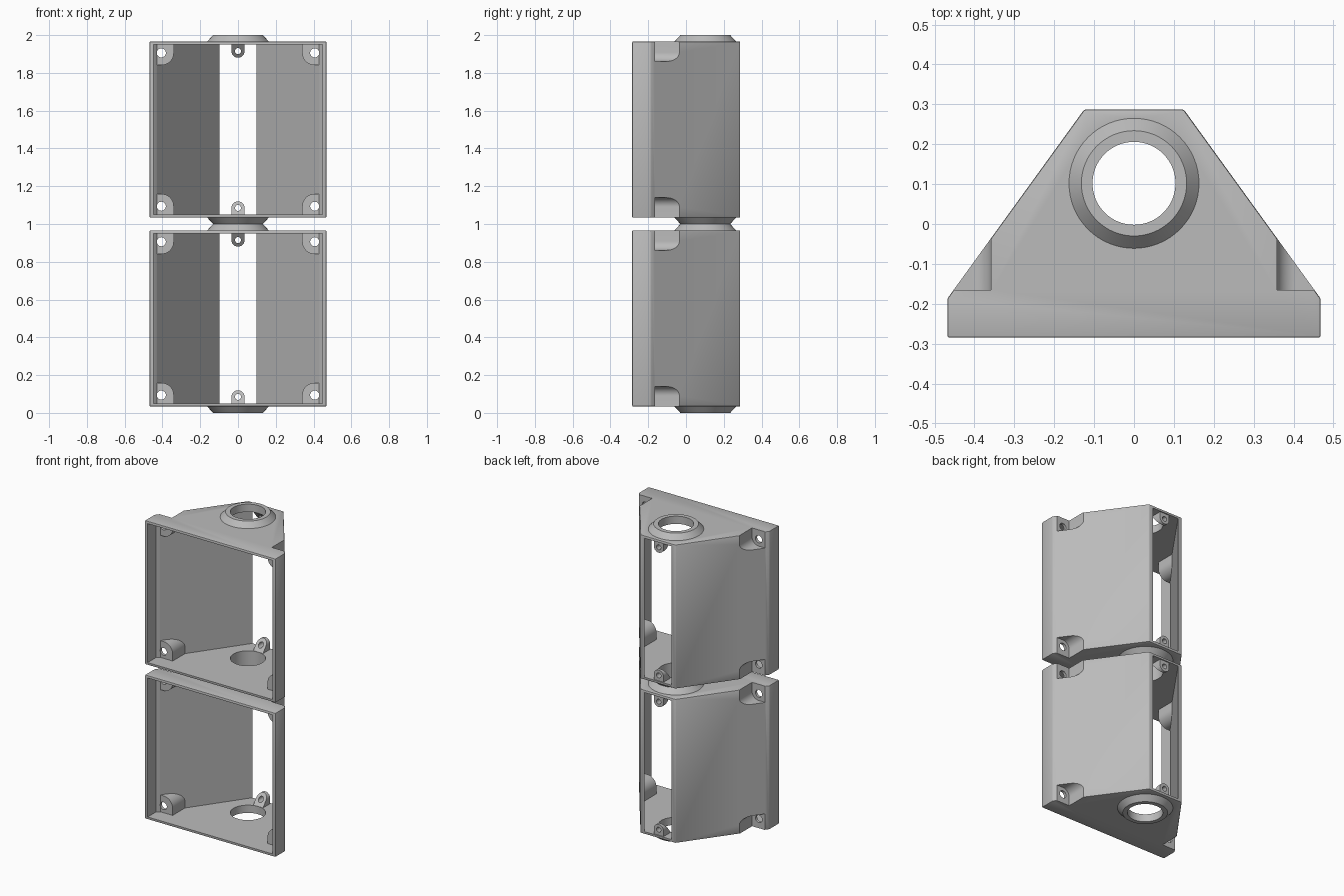
import bpy, bmesh, math
from mathutils import Matrix

cube = bpy.data.objects.get("Cube")
if cube:
    bpy.data.objects.remove(cube, do_unlink=True)

grey = bpy.data.materials.new("plain grey")
grey.use_nodes = True
grey.diffuse_color = (0.5, 0.5, 0.5, 1)
grey.node_tree.nodes["Principled BSDF"].inputs["Base Color"].default_value = (0.5, 0.5, 0.5, 1)

HALF = 0.466      # half the box height, with the box centred on z = 0
WALL = 0.016      # top and bottom plate thickness


def finish(name, bm):
    bmesh.ops.recalc_face_normals(bm, faces=bm.faces)
    mesh = bpy.data.meshes.new(name)
    bm.to_mesh(mesh)
    bm.free()
    mesh.materials.append(grey)
    obj = bpy.data.objects.new(name, mesh)
    bpy.context.collection.objects.link(obj)
    return obj


def prism(name, pts, axis, lo, hi, bevel=0):
    """Extrude a 2D outline along z (outline in xy) or y (outline in xz)."""
    bm = bmesh.new()
    place = (lambda a, b, t: (a, b, t)) if axis == "z" else (lambda a, b, t: (a, t, b))
    rings = [[bm.verts.new(place(a, b, t)) for a, b in pts] for t in (lo, hi)]
    n = len(pts)
    for ring in rings:
        bm.faces.new(ring)
    for i in range(n):
        j = (i + 1) % n
        bm.faces.new((rings[0][i], rings[0][j], rings[1][j], rings[1][i]))
    if bevel:
        bmesh.ops.recalc_face_normals(bm, faces=bm.faces)
        bmesh.ops.bevel(bm, geom=bm.edges[:], offset=bevel, segments=2,
                        profile=0.5, affect="EDGES")
    return finish(name, bm)


def cone(name, r_low, r_high, depth, matrix, sides=64):
    bm = bmesh.new()
    bmesh.ops.create_cone(bm, cap_ends=True, segments=sides, radius1=r_low,
                          radius2=r_high, depth=depth, matrix=matrix)
    return finish(name, bm)


def combine(body, other, operation):
    mod = body.modifiers.new("combine", "BOOLEAN")
    mod.operation, mod.solver, mod.object = operation, "EXACT", other
    bpy.context.view_layer.objects.active = body
    bpy.ops.object.modifier_apply(modifier=mod.name)
    bpy.data.objects.remove(other, do_unlink=True)


def mirrored(right_side):
    return right_side + [(-x, y) for x, y in reversed(right_side)]


def arc(cx, cz, r, start, end, steps=12):
    angles = [math.radians(start + (end - start) * i / steps) for i in range(steps + 1)]
    return [(cx + r * math.cos(a), cz + r * math.sin(a)) for a in angles]


def corner(x0, z0, r, sx, sz):
    """Outline reaching past the box corner, rounded on its inward corner."""
    pts = [(0.6, z0), (0.6, 0.6), (x0, 0.6)] + arc(x0 + r, z0 + r, r, 180, 270)
    return [(sx * x, sz * z) for x, z in pts]


OUTLINE = mirrored([(0.468, -0.285), (0.468, -0.187), (0.125, 0.287)])
CAVITY = mirrored([(0.448, -0.4), (0.448, -0.2), (0.43, -0.185), (0.097, 0.287), (0.097, 0.4)])
CORNERS = [(sx, sz) for sx in (-1, 1) for sz in (-1, 1)]
ALONG_Y = Matrix.Rotation(math.pi / 2, 4, "X")

# Tapered shell, open at front and back
body = prism("enclosure_lower", OUTLINE, "z", -HALF, HALF, bevel=0.005)
combine(body, prism("cavity", CAVITY, "z", -HALF + WALL, HALF - WALL), "DIFFERENCE")

# Corner screw bosses: rounded blocks, hollowed from outside, drilled through
for sx, sz in CORNERS:
    boss = prism("boss", corner(0.34, 0.341, 0.065, sx, sz), "y", -0.183, 0.1)
    limit = prism("limit", [(x * 0.99, y - 0.004) for x, y in OUTLINE], "z",
                  -HALF + 0.006, HALF - 0.006)
    combine(boss, limit, "INTERSECT")
    combine(body, boss, "UNION")
for sx, sz in CORNERS:
    pocket = prism("pocket", corner(0.358, 0.361, 0.048, sx, sz), "y", -0.165, 0.3)
    combine(body, pocket, "DIFFERENCE")
    spot = Matrix.Translation((sx * 0.406, -0.18, sz * 0.406))
    combine(body, cone("screw_hole", 0.024, 0.024, 0.1, spot @ ALONG_Y, 32), "DIFFERENCE")

for sz in (-1, 1):
    # Rear lug with an arched end and a sloping front
    arch = [(0.035, -0.458), (0.035, -0.415)] + arc(0, -0.415, 0.035, 0, 180)[1:] + [(-0.035, -0.458)]
    lug = prism("lug", [(x, -sz * z) for x, z in arch], "y", 0.2, 0.28)
    for v in lug.data.vertices:
        if v.co.y < 0.25:
            v.co.y += 0.8 * (0.458 - abs(v.co.z))
    combine(body, lug, "UNION")
    spot = Matrix.Translation((0, 0.25, sz * 0.415))
    combine(body, cone("lug_hole", 0.016, 0.016, 0.2, spot @ ALONG_Y, 24), "DIFFERENCE")

    # Chamfered collar around the round opening
    spot = Matrix.Translation((0, 0.102, sz * 0.48))
    radii = (0.1685, 0.132) if sz > 0 else (0.132, 0.1685)
    combine(body, cone("collar", *radii, 0.04, spot), "UNION")
    combine(body, cone("bore", 0.104, 0.104, 0.12, spot), "DIFFERENCE")

body.data.materials.clear()
body.data.materials.append(grey)
for poly in body.data.polygons:
    poly.material_index = 0

# Second identical box stacked above
upper = body.copy()
upper.data = body.data.copy()
upper.name = "enclosure_upper"
bpy.context.collection.objects.link(upper)
body.location.z = 0.5
upper.location.z = 1.5

bpy.ops.object.select_all(action="DESELECT")
for obj in (body, upper):
    obj.select_set(True)
bpy.context.view_layer.objects.active = body
bpy.ops.object.shade_smooth_by_angle(angle=math.radians(30))
